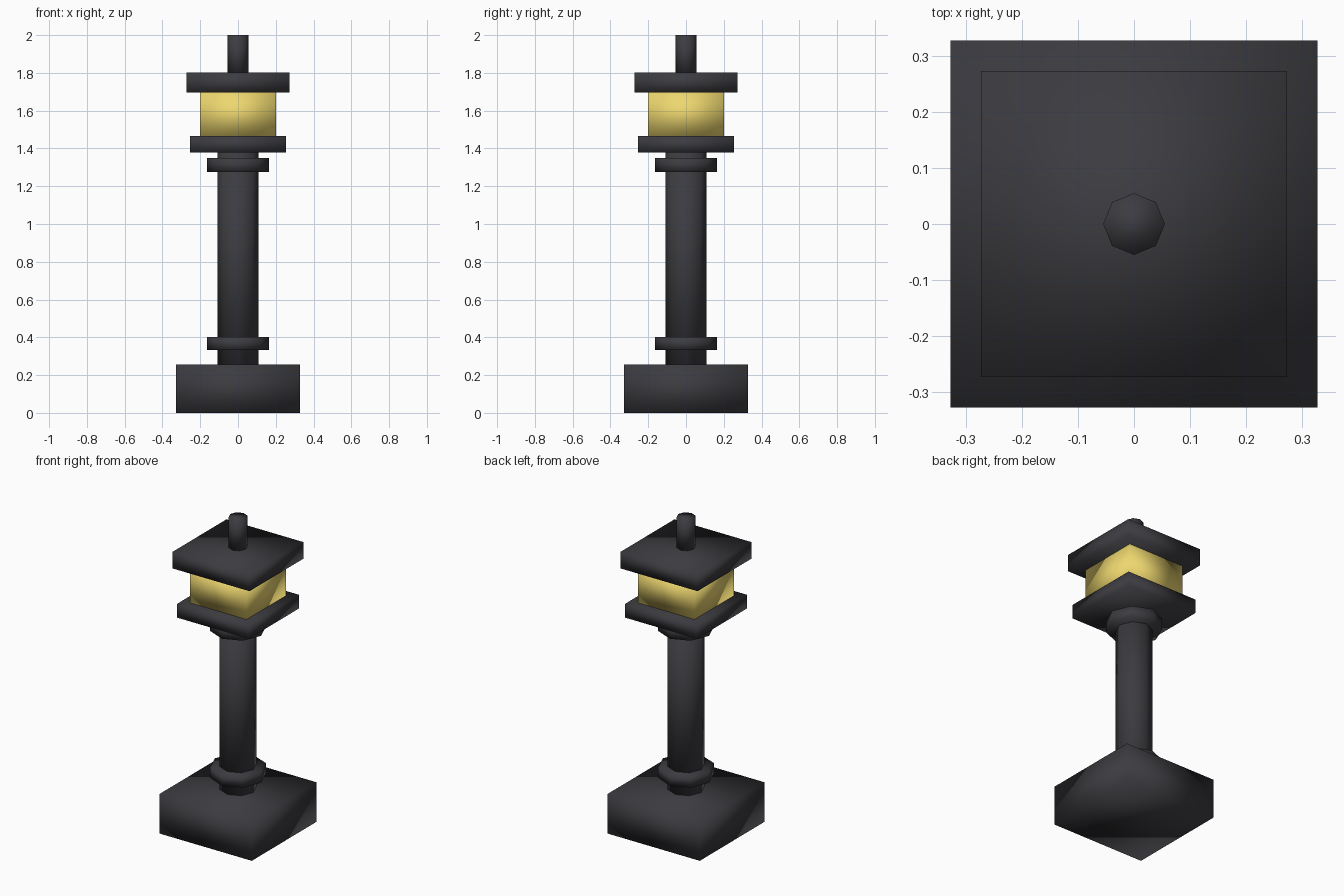
import bpy

if "Cube" in bpy.data.objects:
    bpy.data.objects.remove(bpy.data.objects["Cube"])


def material(name, color):
    mat = bpy.data.materials.new(name)
    mat.diffuse_color = (*color, 1)
    mat.use_nodes = True
    mat.node_tree.nodes["Principled BSDF"].inputs["Base Color"].default_value = mat.diffuse_color
    return mat


iron = material("dark_iron", (0.045, 0.045, 0.052))
glow = material("lamp_glow", (0.85, 0.68, 0.16))


def finish(name, mat):
    obj = bpy.context.object
    obj.name = name
    obj.data.materials.append(mat)
    bpy.ops.object.shade_smooth()
    return obj


def block(name, half, z0, z1, mat=iron):
    """Square slab centred on the axis."""
    bpy.ops.mesh.primitive_cube_add(size=1, location=(0, 0, (z0 + z1) / 2))
    bpy.context.object.scale = (2 * half, 2 * half, z1 - z0)
    bpy.ops.object.transform_apply(location=False, rotation=False, scale=True)
    return finish(name, mat)


def post(name, radius, z0, z1, sides=8):
    """Octagonal upright prism on the axis."""
    bpy.ops.mesh.primitive_cylinder_add(
        vertices=sides, radius=radius, depth=z1 - z0, location=(0, 0, (z0 + z1) / 2))
    return finish(name, iron)


# Footing and column with its two collars
block("base", 0.327, 0, 0.255)
post("column", 0.108, 0.255, 1.38)
post("lower_collar", 0.164, 0.333, 0.402)
post("upper_collar", 0.164, 1.276, 1.35)

# Lantern head
block("lantern_floor", 0.254, 1.378, 1.467)
block("lamp", 0.2, 1.467, 1.696, glow)
block("lantern_roof", 0.273, 1.696, 1.803)
post("finial", 0.055, 1.803, 2.0)
